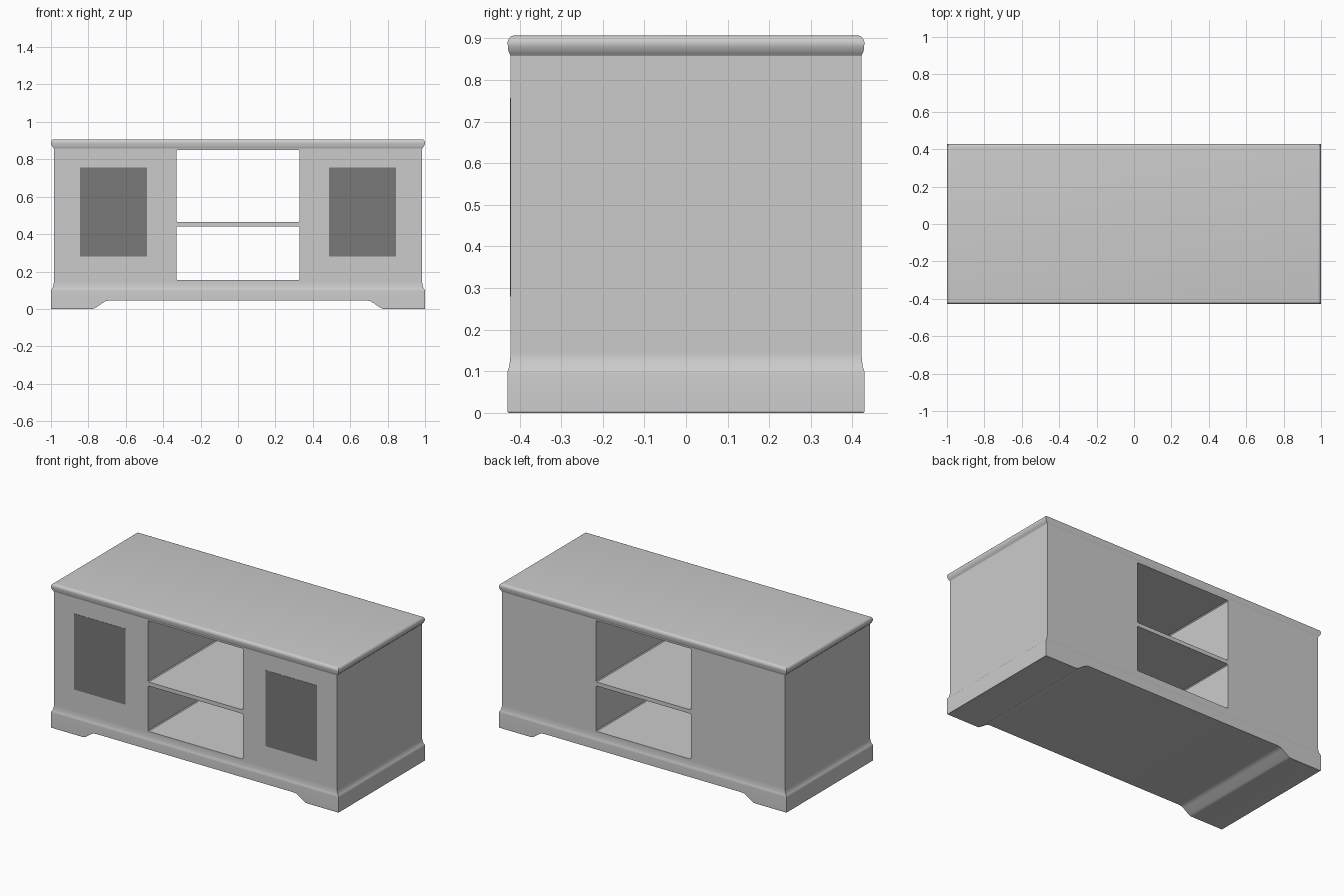
import bpy, bmesh, math

if "Cube" in bpy.data.objects:
    bpy.data.objects.remove(bpy.data.objects["Cube"])


def material(name, v):
    m = bpy.data.materials.new(name)
    m.diffuse_color = (v, v, v, 1)
    m.use_nodes = True
    m.node_tree.nodes["Principled BSDF"].inputs["Base Color"].default_value = m.diffuse_color
    return m


light_grey = material("light grey", 0.60)
dark_grey = material("dark grey", 0.19)


def make_object(name, bm, mat=None):
    bmesh.ops.recalc_face_normals(bm, faces=bm.faces)
    me = bpy.data.meshes.new(name)
    bm.to_mesh(me)
    bm.free()
    ob = bpy.data.objects.new(name, me)
    bpy.context.collection.objects.link(ob)
    if mat:
        me.materials.append(mat)
    return ob


def loft_rectangles(rings):
    """Stack of rectangles (z, half x, half y) with capped ends."""
    bm = bmesh.new()
    loops = [[bm.verts.new((sx * hx, sy * hy, z)) for sx, sy in
              ((-1, -1), (1, -1), (1, 1), (-1, 1))] for z, hx, hy in rings]
    for a, b in zip(loops, loops[1:]):
        for i in range(4):
            j = (i + 1) % 4
            bm.faces.new((a[i], a[j], b[j], b[i]))
    bm.faces.new(loops[0])
    bm.faces.new(loops[-1])
    return bm


def prism(points, y0, y1):
    """Extrude an x,z outline along y."""
    bm = bmesh.new()
    a = [bm.verts.new((x, y0, z)) for x, z in points]
    b = [bm.verts.new((x, y1, z)) for x, z in points]
    bm.faces.new(a)
    bm.faces.new(b)
    for i in range(len(a)):
        j = (i + 1) % len(a)
        bm.faces.new((a[i], a[j], b[j], b[i]))
    return bm


def chamfered_outline(x, z0, z1, c=0.005):
    return [(-x + c, z0), (x - c, z0), (x, z0 + c), (x, z1 - c),
            (x - c, z1), (-x + c, z1), (-x, z1 - c), (-x, z0 + c)]


# cabinet body: plinth, plain sides and rounded top moulding
# profile as (z, inset in x, inset in y)
profile = [(0, 0.002, 0.002), (0.003, 0, 0), (0.096, 0, 0), (0.101, 0.001, 0.0005),
           (0.108, 0.006, 0.003), (0.116, 0.010, 0.005), (0.128, 0.013, 0.006),
           (0.138, 0.015, 0.007), (0.145, 0.015, 0.007),
           (0.853, 0.015, 0.007), (0.858, 0.015, 0.007), (0.863, 0.012, 0.005),
           (0.869, 0.006, 0.002)]
for k in range(8):
    t = math.radians(-20 + 110 * k / 7)
    profile.append((0.888 + 0.019 * math.sin(t),
                    0.016 * (1 - math.cos(t)), 0.016 * (1 - math.cos(t))))
cabinet = make_object("cabinet_body", loft_rectangles(
    [(z, 1.0 - ix, 0.429 - iy) for z, ix, iy in profile]), light_grey)

# cutters: two open shelves right through, and the arch between the feet
arch = [(0.785, -0.05), (0.785, -0.001), (0.770, 0.002), (0.758, 0.008),
        (0.722, 0.033), (0.708, 0.041), (0.690, 0.045)]
arch += [(-x, z) for x, z in reversed(arch)]
outlines = {"upper_shelf_cutter": chamfered_outline(0.33, 0.465, 0.85),
            "lower_shelf_cutter": chamfered_outline(0.33, 0.155, 0.44),
            "arch_cutter": arch}
bpy.context.view_layer.objects.active = cabinet
for name, outline in outlines.items():
    cutter = make_object(name, prism(outline, -0.6, 0.6), light_grey)
    cutter.hide_render = True
    mod = cabinet.modifiers.new(name, 'BOOLEAN')
    mod.operation = 'DIFFERENCE'
    mod.solver = 'EXACT'
    mod.object = cutter
    bpy.ops.object.modifier_apply(modifier=mod.name)
    bpy.data.objects.remove(cutter)

cabinet.select_set(True)
bpy.ops.object.shade_smooth_by_angle(angle=math.radians(28))

# dark door panels on the front
for side, s in (("left", -1), ("right", 1)):
    outline = [(s * 0.487, 0.28), (s * 0.845, 0.28), (s * 0.845, 0.757), (s * 0.487, 0.757)]
    make_object(side + "_door_panel", prism(outline, -0.4235, -0.4205), dark_grey)
